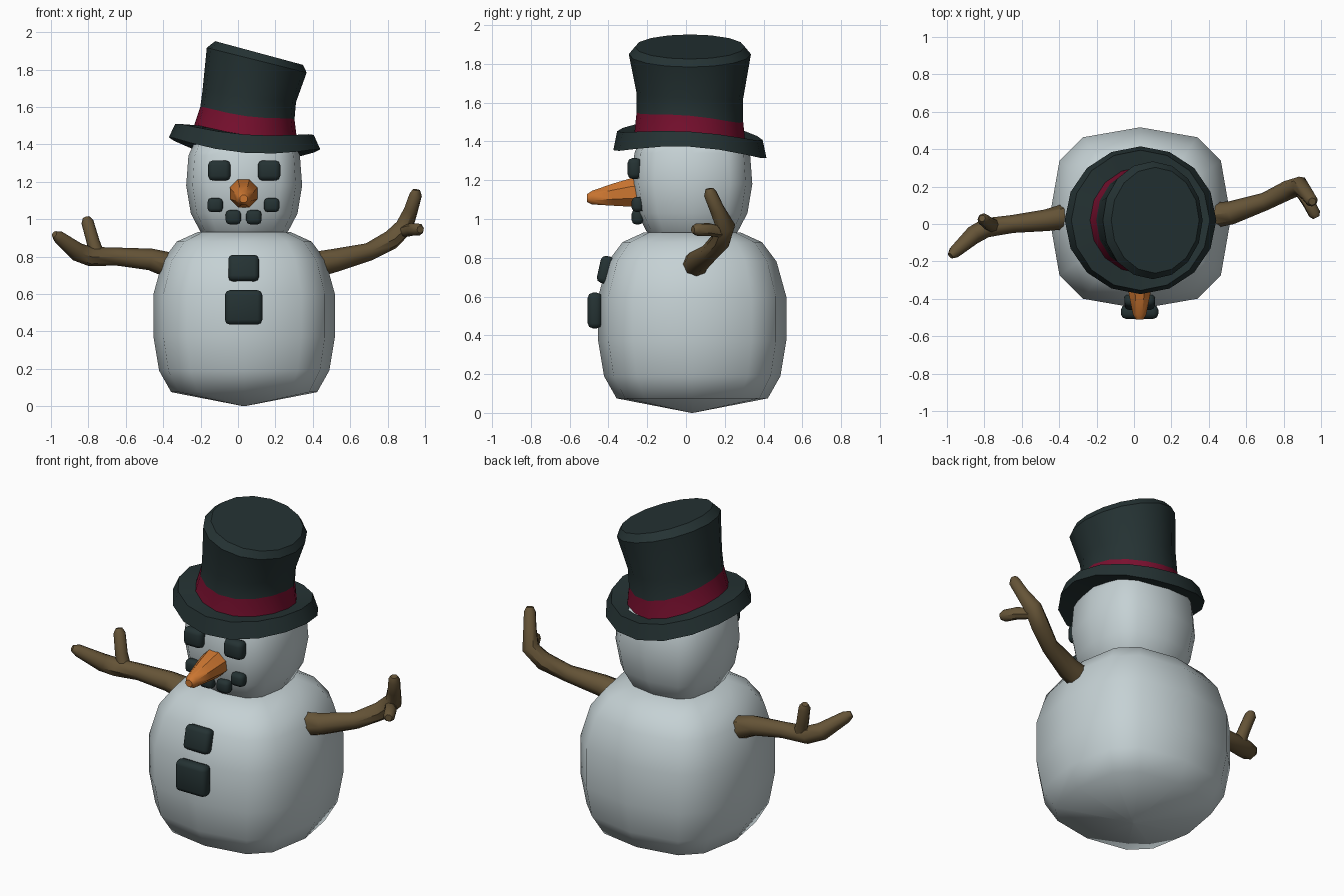
import bpy, bmesh, math
from mathutils import Vector

if "Cube" in bpy.data.objects:
    bpy.data.objects.remove(bpy.data.objects["Cube"])


def material(name, rgb):
    m = bpy.data.materials.new(name)
    m.diffuse_color = (*rgb, 1)
    m.use_nodes = True
    m.node_tree.nodes["Principled BSDF"].inputs["Base Color"].default_value = m.diffuse_color
    return m


SNOW = material("snow white", (0.56, 0.64, 0.66))
COAL = material("coal black", (0.018, 0.032, 0.033))
RED = material("band red", (0.19, 0.005, 0.028))
ORANGE = material("carrot orange", (0.60, 0.18, 0.03))
WOOD = material("twig brown", (0.13, 0.088, 0.038))


def shade(ob, angle):
    bpy.ops.object.select_all(action='DESELECT')
    ob.select_set(True)
    bpy.context.view_layer.objects.active = ob
    bpy.ops.object.shade_smooth_by_angle(angle=math.radians(angle))


def loft(name, rings, mats, angle, bands=()):
    """Skin a list of rings; spans listed in bands use the second material."""
    bm = bmesh.new()
    loops = [[bm.verts.new(p) for p in r] for r in rings]
    n = len(loops[0])
    for k, (a, b) in enumerate(zip(loops, loops[1:])):
        for i in range(n):
            j = (i + 1) % n
            f = bm.faces.new((a[i], a[j], b[j], b[i]))
            f.material_index = 1 if k in bands else 0
    bm.faces.new(loops[0][::-1])
    bm.faces.new(loops[-1])
    bmesh.ops.recalc_face_normals(bm, faces=bm.faces)
    me = bpy.data.meshes.new(name)
    bm.to_mesh(me)
    bm.free()
    for m in mats:
        me.materials.append(m)
    ob = bpy.data.objects.new(name, me)
    bpy.context.collection.objects.link(ob)
    shade(ob, angle)
    return ob


# Snowballs: twelve-sided rounded-square section swept up a profile of (z, half width)
QUARTER = [(1, 0), (0.89, 0.63), (0.63, 0.89)]
SECTION = []
for q in range(4):
    for x, y in QUARTER:
        for _ in range(q):
            x, y = -y, x
        SECTION.append((x, y))


def snowball(name, profile):
    rings = [[(0.033 + x * r, 0.032 + y * r, z) for x, y in SECTION] for z, r in profile]
    loft(name, rings, [SNOW], 65)


snowball("body", [(0, 0.004), (0.075, 0.39), (0.19, 0.455), (0.37, 0.485), (0.60, 0.485),
                  (0.78, 0.435), (0.88, 0.36), (0.93, 0.25), (0.94, 0.1)])
snowball("head", [(0.90, 0.20), (0.935, 0.235), (1.03, 0.285), (1.18, 0.31),
                  (1.34, 0.298), (1.40, 0.27)])


# Hat: tilted rings, each centre x y z, radius x y, slope x y, side curl
def hat_ring(cx, cy, cz, rx, ry, sx, sy, curl, n=16):
    ring = []
    for i in range(n):
        a = math.tau * i / n
        c, s = math.cos(a), math.sin(a)
        ring.append((cx + rx * c, cy + ry * s,
                     cz + sx * rx * c + sy * ry * s + curl * math.cos(2 * a)))
    return ring


loft("top_hat", [hat_ring(*r) for r in [
    (0.035, 0.02, 1.385, 0.27, 0.27, -0.09, -0.06, 0.02),
    (0.035, 0.02, 1.370, 0.405, 0.395, -0.08, -0.05, 0.035),
    (0.035, 0.02, 1.455, 0.37, 0.375, -0.08, -0.06, 0.025),
    (0.040, 0.02, 1.445, 0.275, 0.285, -0.127, -0.09, 0.02),
    (0.050, 0.02, 1.545, 0.252, 0.275, -0.13, -0.09, 0.02),
    (0.060, 0.02, 1.645, 0.250, 0.275, -0.12, -0.05, 0.01),
    (0.100, 0.02, 1.850, 0.267, 0.315, -0.25, 0, 0),
    (0.113, 0.02, 1.888, 0.235, 0.283, -0.27, 0, 0)]],
    [COAL, RED], 35, bands=(3,))


# Coal lumps: bevelled boxes for eyes, mouth and buttons
def lump(name, loc, half, tilt=0):
    bpy.ops.mesh.primitive_cube_add(size=2, location=loc, rotation=(tilt, 0, 0))
    ob = bpy.context.object
    ob.name = name
    ob.scale = half
    bpy.ops.object.transform_apply(location=False, rotation=False, scale=True)
    bev = ob.modifiers.new("round", 'BEVEL')
    bev.width = min(half) * 0.7
    bev.segments = 2
    ob.data.materials.append(COAL)
    bpy.ops.object.modifier_apply(modifier="round")
    shade(ob, 50)


for side, x in (("left", -0.1), ("right", 0.166)):
    lump("eye_" + side, (x, -0.265, 1.26), (0.06, 0.036, 0.054))
for i, (x, z) in enumerate([(-0.122, 1.075), (-0.025, 1.01), (0.085, 1.01), (0.18, 1.075)]):
    lump(f"mouth_{i + 1}", (x, -0.25, z), (0.041, 0.03, 0.038))
lump("button_upper", (0.03, -0.415, 0.738), (0.082, 0.035, 0.071), -0.22)
lump("button_lower", (0.03, -0.470, 0.528), (0.1, 0.037, 0.092))

# Carrot nose: eight-sided tapered cone with a blunt tip
loft("nose", [[(0.03 + r * math.cos(math.tau * (i + 0.5) / 8), y,
                z + r * math.sin(math.tau * (i + 0.5) / 8)) for i in range(8)]
              for y, z, r in [(-0.22, 1.14, 0.08), (-0.28, 1.137, 0.08), (-0.38, 1.125, 0.061),
                              (-0.485, 1.11, 0.038), (-0.51, 1.108, 0.022)]], [ORANGE], 40)


# Twig arms: tapered tubes along (x, y, z, radius) paths
def twig(name, path, n=8):
    pts = [Vector(p[:3]) for p in path]
    rings, side = [], None
    for i, p in enumerate(pts):
        t = (pts[min(i + 1, len(pts) - 1)] - pts[max(i - 1, 0)]).normalized()
        side = Vector((0, 1, 0)) if side is None else side
        side = (side - t * side.dot(t)).normalized()
        up = t.cross(side)
        rings.append([p + path[i][3] * (side * math.cos(math.tau * k / n)
                                        + up * math.sin(math.tau * k / n)) for k in range(n)])
    loft(name, rings, [WOOD], 45)


twig("arm_right", [(0.41, 0.045, 0.755, 0.07), (0.52, 0.06, 0.78, 0.062), (0.70, 0.12, 0.825, 0.048),
                   (0.82, 0.18, 0.89, 0.052), (0.89, 0.205, 0.96, 0.05), (0.925, 0.16, 1.05, 0.038),
                   (0.95, 0.125, 1.13, 0.034), (0.953, 0.12, 1.157, 0.02)])
twig("twig_right", [(0.87, 0.20, 0.93, 0.03), (0.93, 0.12, 0.945, 0.034),
                    (0.965, 0.055, 0.945, 0.033), (0.975, 0.035, 0.945, 0.02)])
twig("arm_left", [(-0.37, 0.04, 0.755, 0.068), (-0.47, 0.02, 0.785, 0.058), (-0.65, 0.0, 0.80, 0.048),
                  (-0.79, -0.02, 0.80, 0.052), (-0.86, -0.06, 0.825, 0.05),
                  (-0.96, -0.15, 0.905, 0.034), (-0.982, -0.17, 0.92, 0.018)])
twig("twig_left", [(-0.75, -0.01, 0.80, 0.04), (-0.775, 0.0, 0.88, 0.035),
                   (-0.805, 0.025, 0.985, 0.033), (-0.812, 0.03, 1.01, 0.018)])
